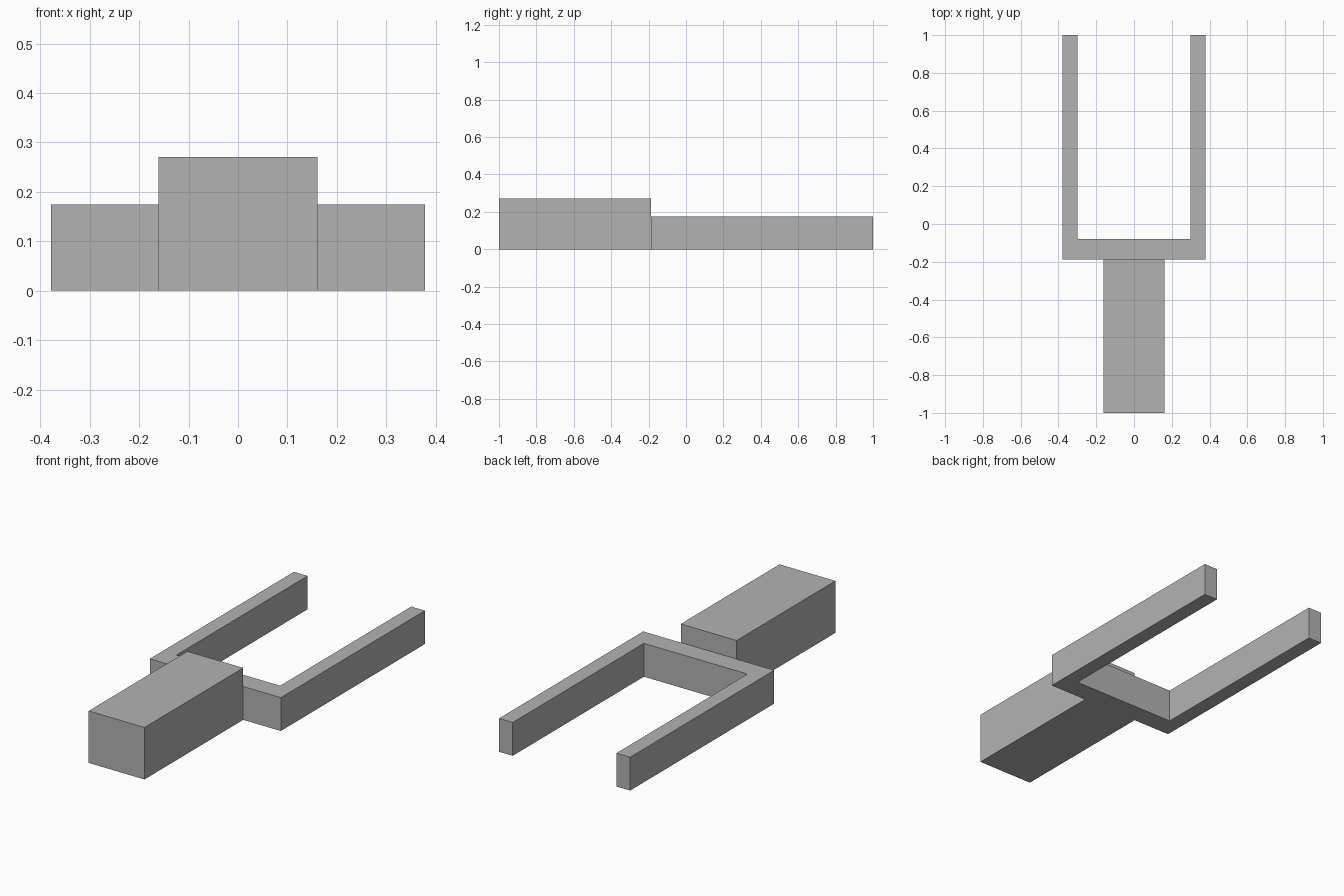
import bpy
import bmesh

cube = bpy.data.objects.get("Cube")
if cube:
    bpy.data.objects.remove(cube, do_unlink=True)

# Single grey material
GREY = (0.45, 0.45, 0.45, 1)
grey = bpy.data.materials.new("plain grey")
grey.use_nodes = True
grey.diffuse_color = GREY
grey.node_tree.nodes["Principled BSDF"].inputs["Base Color"].default_value = GREY


def extrude_outline(name, outline, height):
    """Raise a flat outline from the ground into a solid prism."""
    bm = bmesh.new()
    base = bm.faces.new([bm.verts.new((x, y, 0)) for x, y in outline])
    raised = bmesh.ops.extrude_face_region(bm, geom=[base], use_keep_orig=True)
    top = [v for v in raised["geom"] if isinstance(v, bmesh.types.BMVert)]
    bmesh.ops.translate(bm, verts=top, vec=(0, 0, height))
    bmesh.ops.recalc_face_normals(bm, faces=bm.faces[:])
    mesh = bpy.data.meshes.new(name)
    bm.to_mesh(mesh)
    bm.free()
    mesh.materials.append(grey)
    obj = bpy.data.objects.new(name, mesh)
    bpy.context.collection.objects.link(obj)
    return obj


front, joint, crotch, back = -1.0, -0.187, -0.08, 1.0
outer, inner, half_block = 0.378, 0.299, 0.161

# Two-pronged fork: the right half of the outline is mirrored to the left
half = [(outer, joint), (outer, back), (inner, back), (inner, crotch)]
fork = half + [(-x, y) for x, y in reversed(half)]
extrude_outline("fork", fork, 0.174)

# Taller rectangular block in front of the fork
block = [(-half_block, front), (half_block, front),
         (half_block, joint), (-half_block, joint)]
extrude_outline("front_block", block, 0.271)
